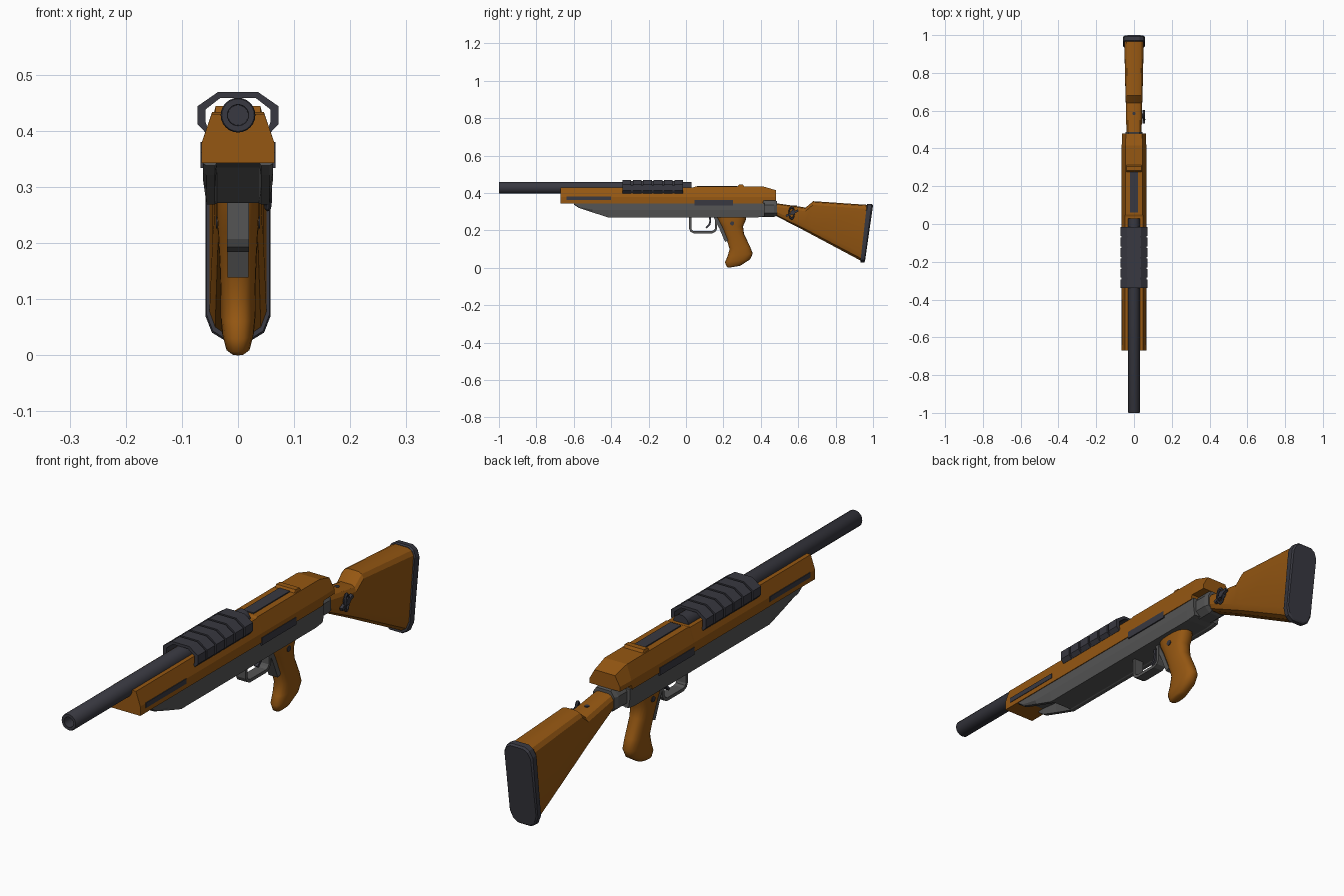
import bpy, bmesh, math
from mathutils import Vector

if "Cube" in bpy.data.objects:
    bpy.data.objects.remove(bpy.data.objects["Cube"])


def material(name, col):
    m = bpy.data.materials.new(name)
    m.diffuse_color = (*col, 1)
    m.use_nodes = True
    m.node_tree.nodes["Principled BSDF"].inputs["Base Color"].default_value = m.diffuse_color
    return m


WOOD = material("wood", (0.30, 0.095, 0.006))
DARK = material("dark_metal", (0.04, 0.04, 0.052))
GREY = material("grey_metal", (0.09, 0.09, 0.09))


def loft(name, rings, mat, smooth=None):
    """Skin a list of closed rings and cap both ends."""
    bm = bmesh.new()
    rows = [[bm.verts.new(p) for p in r] for r in rings]
    n = len(rows[0])
    for a, b in zip(rows, rows[1:]):
        for i in range(n):
            bm.faces.new((a[i], a[(i + 1) % n], b[(i + 1) % n], b[i]))
    bm.faces.new(rows[0])
    bm.faces.new(rows[-1])
    bmesh.ops.remove_doubles(bm, verts=bm.verts, dist=1e-5)
    bmesh.ops.recalc_face_normals(bm, faces=bm.faces)
    me = bpy.data.meshes.new(name)
    bm.to_mesh(me)
    bm.free()
    me.materials.append(mat)
    ob = bpy.data.objects.new(name, me)
    bpy.context.collection.objects.link(ob)
    if smooth:
        bpy.ops.object.select_all(action='DESELECT')
        ob.select_set(True)
        bpy.context.view_layer.objects.active = ob
        bpy.ops.object.shade_smooth_by_angle(angle=math.radians(smooth))
    return ob


def mirrored(half):
    """Complete a half outline of (x, z) points across x = 0."""
    return half + [(-x, z) for x, z in reversed(half)]


def section(y, half):
    return [(x, y, z) for x, z in mirrored(half)]


def box(name, x, y, z, mat):
    ring = [(x[0], z[0]), (x[1], z[0]), (x[1], z[1]), (x[0], z[1])]
    return loft(name, [[(a, yy, c) for a, c in ring] for yy in y], mat)


def strip(name, pts, t, w, mat):
    """Flat strap of thickness t and half width w along a (y, z) path."""
    rings = []
    for i, p in enumerate(pts):
        d = Vector(pts[min(i + 1, len(pts) - 1)]) - Vector(pts[max(i - 1, 0)])
        n = Vector((-d.y, d.x)).normalized() * t / 2
        rings.append([(x, p[0] + s * n.x, p[1] + s * n.y)
                      for x, s in ((-w, -1), (w, -1), (w, 1), (-w, 1))])
    return loft(name, rings, mat)


def disc(name, x0, x1, y, z, r, mat, n=12):
    return loft(name, [[(x, y + r * math.cos(i * math.tau / n), z + r * math.sin(i * math.tau / n))
                        for i in range(n)] for x in (x0, x1)], mat, 40)


# Barrel with a recessed bore
def circle(y, r, n=24):
    return [(r * math.cos(i * math.tau / n), y, 0.428 + r * math.sin(i * math.tau / n)) for i in range(n)]


loft("barrel", [circle(0.03, .031), circle(-.997, .031), circle(-1, .029), circle(-1, .019),
                circle(-.95, .018)], DARK, 40)

# Wooden upper body
loft("upper_body", [section(y, [(w, zb), (w, zm), (tw, zt)]) for y, w, zb, zm, tw, zt in (
    (-.67, .065, .343, .378, .047, .43), (.04, .065, .343, .378, .047, .43),
    (.05, .065, .343, .378, .046, .434), (.41, .065, .343, .378, .046, .434),
    (.415, .065, .36, .378, .046, .434), (.48, .063, .36, .378, .042, .415))], WOOD)
loft("top_ridge", [section(y, [(.046, .42), (.04, z)]) for y, z in
                   ((.275, .432), (.283, .444), (.305, .444), (.313, .432))], WOOD)
box("top_panel", (-.022, .022), (.06, .275), (.425, .438), DARK)

# Grey lower receiver with a notched, sloping nose
loft("lower_receiver", [section(y, [(.062, .346), (.062, max(.31, zb + .004)), (.056, zb), (.041, zb), (.037, zc)])
                        for y, zb, zc in ((-.6, .338, .345), (-.575, .321, .343), (-.5, .296, .335),
                                          (-.415, .269, .271), (.38, .269, .271), (.42, .274, .276))], GREY)
loft("rear_collar", [section(y, [(.025, .272 + d), (.05 - d, .292), (.05 - d, .335), (.03, .362 - d)])
                     for y, d in ((.41, 0), (.47, 0), (.487, .006))], GREY)

# Inlaid side panels and grip screws on both sides
for s, side in ((1, "right"), (-1, "left")):
    box("front_slot_" + side, sorted((s * .05, s * .067)), (-.64, -.40), (.361, .380), DARK)
    box("rear_slot_" + side, sorted((s * .05, s * .067)), (.045, .25), (.334, .362), DARK)
    disc("grip_screw_" + side, s * .02, s * .039, .247, .237, .011, DARK)

# Ribbed heat guard over the barrel
inner = [(.052, .40), (.058, .416), (.058, .438), (.031, .459)]
for name, outer, y0, y1 in [("guard_shell", [(.057, .40), (.066, .414), (.066, .441), (.033, .464)], -.335, -.018)] + [
        (f"guard_rib_{i + 1}", [(.059, .398), (.072, .412), (.072, .444), (.036, .469)],
         -.34 + i * .0555, -.293 + i * .0555) for i in range(6)]:
    outline = mirrored(outer) + mirrored(inner)[::-1]
    loft(name, [[(x, y, z) for x, z in outline] for y in (y0, y1)], DARK)

# Trigger guard, trigger and strap down the front of the grip
strip("trigger_guard", [(.023, .275), (.023, .208), (.028, .197), (.042, .190), (.14, .190), (.153, .197),
                        (.160, .208), (.162, .275)], .012, .02, GREY)
strip("trigger", [(.128, .275), (.13, .25), (.125, .23), (.108, .213)], .01, .008, DARK)
strip("grip_strap", [(.155, .275), (.170, .245), (.186, .215), (.203, .175), (.217, .142)], .018, .019, GREY)

# Pistol grip: rounded sections between front and back edge points
grip = []
for fy, fz, by, bz, w in ((.165, .28, .325, .28, .038), (.173, .25, .318, .25, .038), (.19, .22, .305, .222, .036),
                          (.215, .16, .31, .18, .033), (.233, .10, .342, .115, .031), (.222, .06, .357, .076, .031),
                          (.208, .03, .343, .045, .028), (.217, .006, .298, .016, .021)):
    ring = []
    for i in range(20):
        c, s = math.cos(i * math.tau / 20), math.sin(i * math.tau / 20)
        c, s = (math.copysign(abs(v) ** .8, v) for v in (c, s))
        ring.append((w * s, (fy + by) / 2 + c * (by - fy) / 2, max(0, (fz + bz) / 2 + c * (bz - fz) / 2)))
    grip.append(ring)
grip.append([(x * .6, .255 + (y - .255) * .75, max(0, z - .006)) for x, y, z in grip[-1]])
loft("grip", grip, WOOD, 45)


# Shoulder stock and butt plate: chamfered sections leaning along the butt
def stock_ring(top, bottom, w, low, high):
    t, b = Vector((0, *top)), Vector((0, *bottom))
    d = t - b
    u = d.normalized()
    half = [(.45, 0), (.8, low * .3), (1, low), (1, d.length - high), (.8, d.length - high * .3), (.5, d.length)]
    return [(x * w, *(b + u * h).yz) for x, h in mirrored(half)]


loft("stock", [stock_ring(*a) for a in (
    ((.475, .346), (.473, .281), .040, .022, .018), ((.64, .322), (.625, .203), .043, .03, .02),
    ((.68, .356), (.668, .180), .045, .035, .02), ((.975, .336), (.938, .036), .051, .04, .022))], WOOD, 25)
loft("butt_plate", [stock_ring(*a) for a in (
    ((.967, .338), (.932, .031), .056, .042, .035), ((.972, .342), (.936, .028), .058, .042, .035),
    ((.993, .340), (.952, .028), .058, .042, .035), ((1.0, .334), (.957, .034), .054, .042, .035))], DARK, 25)
bolt = [[(.009 * math.cos(i * math.tau / 12), .585 + .009 * math.sin(i * math.tau / 12), z) for i in range(12)]
        for z in (.31, .332)]
loft("stock_screw", bolt, DARK)

# Sling swivel on the right of the stock
disc("swivel_stud", .03, .058, .572, .296, .013, DARK)
strip("swivel_bar", [(.535, .277), (.60, .306)], .012, .006, DARK).location.x = .052
bpy.ops.mesh.primitive_torus_add(major_radius=.024, minor_radius=.0055, major_segments=16, minor_segments=6,
                                 location=(.053, .565, .293), rotation=(math.radians(-12), math.pi / 2, 0))
loop = bpy.context.object
loop.name = "swivel_loop"
loop.scale = (1.25, .6, 1)
loop.data.materials.append(DARK)
